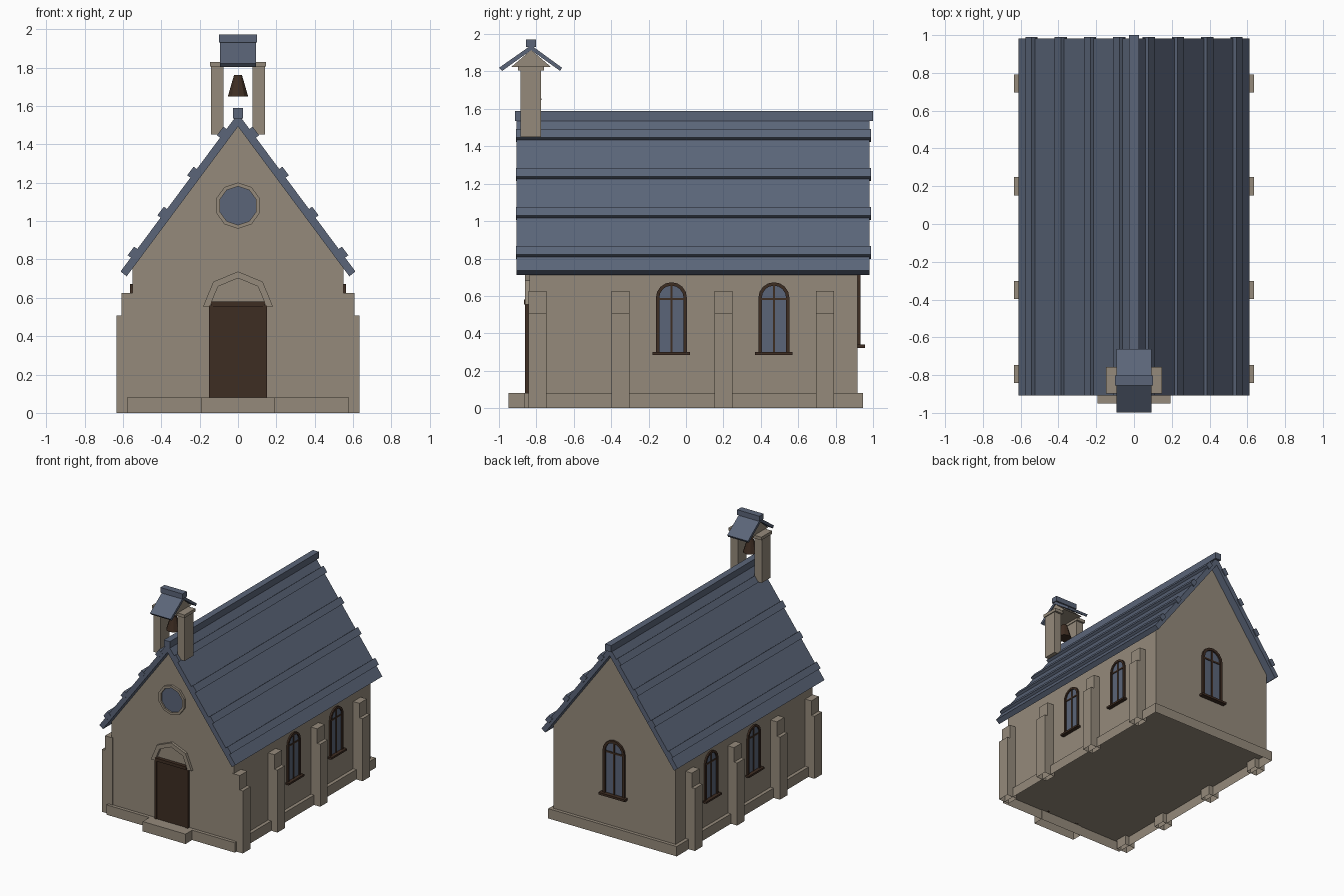
import bpy, bmesh, math

if "Cube" in bpy.data.objects:
    bpy.data.objects.remove(bpy.data.objects["Cube"])


def material(name, col):
    m = bpy.data.materials.new(name)
    m.diffuse_color = (*col, 1)
    m.use_nodes = True
    m.node_tree.nodes["Principled BSDF"].inputs["Base Color"].default_value = m.diffuse_color
    return m


STONE = material("warm stone", (0.30, 0.255, 0.198))
SLATE = material("blue slate", (0.104, 0.130, 0.190))
WOOD = material("dark wood", (0.048, 0.026, 0.016))


def prism(name, pts, axis, a, b, mat):
    """Extrude a 2D profile along x (profile y,z) or y (profile x,z)."""
    def put(p, d):
        return (d, p[0], p[1]) if axis == 'x' else (p[0], d, p[1])
    bm = bmesh.new()
    lo = [bm.verts.new(put(p, a)) for p in pts]
    hi = [bm.verts.new(put(p, b)) for p in pts]
    n = len(pts)
    bm.faces.new(lo)
    bm.faces.new(hi)
    for i in range(n):
        j = (i + 1) % n
        bm.faces.new((lo[i], lo[j], hi[j], hi[i]))
    bmesh.ops.recalc_face_normals(bm, faces=bm.faces)
    # undersides resting on the ground are left open
    ground = [f for f in bm.faces if all(v.co.z < 0.001 for v in f.verts)]
    bmesh.ops.delete(bm, geom=ground, context='FACES_ONLY')
    me = bpy.data.meshes.new(name)
    bm.to_mesh(me)
    bm.free()
    me.materials.append(mat)
    ob = bpy.data.objects.new(name, me)
    bpy.context.scene.collection.objects.link(ob)
    return ob


def box(name, x0, x1, y0, y1, z0, z1, mat):
    return prism(name, [(x0, z0), (x1, z0), (x1, z1), (x0, z1)], 'y', y0, y1, mat)


def rect(u0, u1, v0, v1):
    return [(u0, v0), (u1, v0), (u1, v1), (u0, v1)]


def arc(cu, cv, r, a0, a1, n):
    return [(cu + r * math.cos(math.radians(a0 + (a1 - a0) * i / n)),
             cv + r * math.sin(math.radians(a0 + (a1 - a0) * i / n))) for i in range(n + 1)]


def window(name, c, z0, axis, wall, sign, s):
    """Arched window: glass, frame, glazing bars and sill, scaled by s."""
    R, r, spring, low = 0.083 * s, 0.065 * s, z0 + 0.305 * s, z0 + 0.012 * s

    def part(suffix, pts, depth, mat):
        prism(name + suffix, pts, axis, wall - sign * 0.02, wall + sign * depth, mat)
    part("_glass", [(c - r, low)] + [(c + r, low)] + arc(c, spring, r, 0, 180, 8), 0.003, SLATE)
    frame = [(c + R, low)] + arc(c, spring, R, 0, 180, 8) + [(c - R, low)]
    frame += [(c - r, low)] + arc(c, spring, r, 180, 0, 8) + [(c + r, low)]
    part("_frame", frame, 0.013 * s, WOOD)
    part("_mullion", rect(c - 0.006 * s, c + 0.006 * s, low, spring + r), 0.008, WOOD)
    part("_transom", rect(c - r, c + r, spring - 0.012 * s, spring), 0.008, WOOD)
    part("_sill", rect(c - 0.1 * s, c + 0.1 * s, z0, z0 + 0.015 * s), 0.032 * s, WOOD)


# Walls, plinth and doorstep
K = 1.345  # roof slope
prism("gabled_walls", [(-0.55, 0.08), (0.55, 0.08), (0.55, 1.495 - K * 0.55),
                       (0, 1.495), (-0.55, 1.495 - K * 0.55)], 'y', -0.838, 0.918, STONE)
box("plinth", -0.578, 0.578, -0.865, 0.945, 0, 0.08, STONE)
box("doorstep", -0.193, 0.193, -0.95, -0.86, 0, 0.08, STONE)

# Stepped buttresses
for s in (-1, 1):
    for y in (-0.795, -0.35, 0.2, 0.743):
        x = sorted((s * 0.54, s * 0.634))
        box("buttress_lower", *x, y - 0.048, y + 0.048, 0, 0.508, STONE)
        x = sorted((s * 0.54, s * 0.606))
        box("buttress_upper", *x, y - 0.048, y + 0.048, 0.508, 0.626, STONE)

# Main roof, slate bands and ridge cap
prism("main_roof", [(0, 1.56), (0.612, 0.737), (0.58, 1.492 - K * 0.58), (0, 1.492),
                    (-0.58, 1.492 - K * 0.58), (-0.612, 0.737)], 'y', -0.907, 0.982, SLATE)
q = math.hypot(1, K)
dx, dz = 1 / q, -K / q          # direction down the slope
for s in (-1, 1):
    for x in (0.078, 0.233, 0.388, 0.543):
        z = 1.563 - K * x
        pts = [(s * (x + a * dx - b * dz), z + a * dz + b * dx)
               for a, b in ((-0.028, -0.02), (0.028, -0.02), (0.028, 0.019), (-0.028, 0.019))]
        prism("roof_band", pts, 'y', -0.909, 0.99, SLATE)
box("ridge_cap", -0.027, 0.027, -0.915, 1.0, 1.535, 1.588, SLATE)

# Windows
for s in (-1, 1):
    for y in (-0.078, 0.47):
        window("side_window", y, 0.285, 'x', s * 0.55, s, 1.0)
window("rear_window", 0, 0.322, 'y', 0.918, 1, 1.18)

# Round window
prism("round_window_ring", arc(0, 1.08, 0.12, 90, 450, 10) + arc(0, 1.08, 0.1, 450, 90, 10),
      'y', -0.856, -0.83, STONE)
prism("round_window_glass", arc(0, 1.08, 0.101, 90, 450, 10)[:-1], 'y', -0.844, -0.83, SLATE)

# Door with frame and hood arch
box("door", -0.13, 0.13, -0.853, -0.83, 0.08, 0.56, WOOD)
for s in (-1, 1):
    box("door_jamb", *sorted((s * 0.13, s * 0.15)), -0.86, -0.83, 0.08, 0.56, WOOD)
box("door_lintel", -0.14, 0.14, -0.866, -0.83, 0.555, 0.58, WOOD)
prism("door_hood", arc(0, 0.555, 0.182, 0, 180, 4) + arc(0, 0.555, 0.147, 180, 0, 4),
      'y', -0.86, -0.83, STONE)

# Bell housing
for s in (-1, 1):
    box("bell_post", *sorted((s * 0.076, s * 0.14)), -0.886, -0.774, 1.45, 1.81, STONE)
    box("bell_post_cap", *sorted((s * 0.07, s * 0.147)), -0.897, -0.758, 1.805, 1.83, STONE)
C = -0.828
prism("bell_gable", [(C - 0.105, 1.825), (C + 0.105, 1.825), (C, 1.915)], 'x', -0.085, 0.085, STONE)
prism("bell_roof", [(C, 1.94), (C + 0.165, 1.82), (C + 0.155, 1.803), (C, 1.914),
                    (C - 0.155, 1.803), (C - 0.171, 1.82)], 'x', -0.093, 0.093, SLATE)
box("bell_roof_cap", -0.1, 0.1, C - 0.027, C + 0.027, 1.93, 1.972, SLATE)

# Bell
bpy.ops.mesh.primitive_cone_add(vertices=10, radius1=0.056, radius2=0.022, depth=0.112,
                                location=(0, C, 1.704))
bell = bpy.context.object
bell.name = "bell"
bell.data.materials.append(WOOD)
